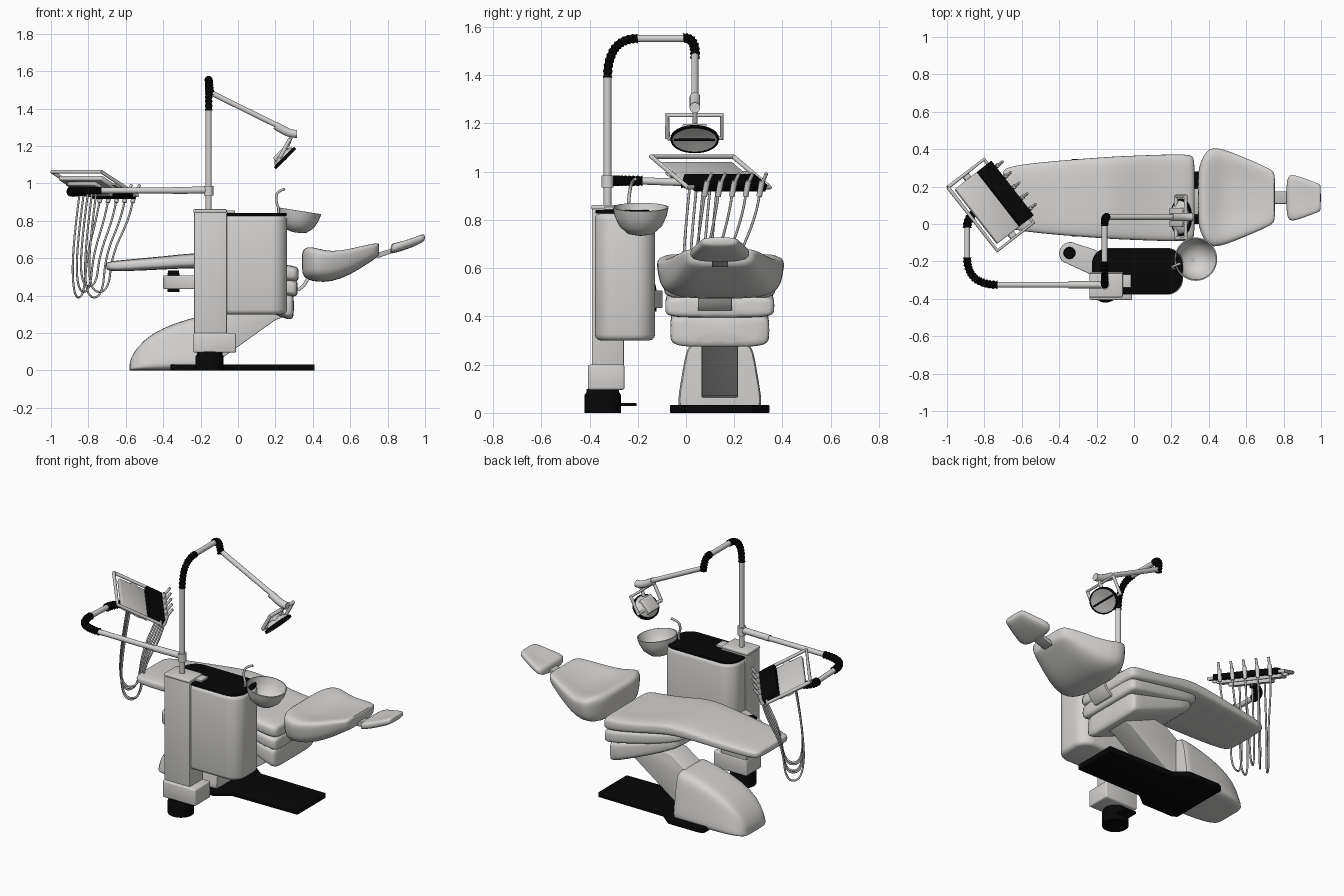
import bpy, bmesh, math
from mathutils import Vector, Matrix


def mat(name, c):
    m = bpy.data.materials.new(name)
    m.diffuse_color = (*c, 1)
    return m


LIGHT = mat("light grey", (0.66, 0.65, 0.635))
BLACK = mat("black", (0.002, 0.002, 0.002))
METAL = mat("mid grey", (0.52, 0.52, 0.51))


def finish(ob, m, bevel=0, subsurf=0, seg=3, angle=40):
    """Apply bevel / subdivision, set colour and shading."""
    bpy.context.collection.objects.link(ob)
    if bevel:
        b = ob.modifiers.new("bevel", 'BEVEL')
        b.width, b.segments, b.limit_method = bevel, seg, 'ANGLE'
    if subsurf:
        ob.modifiers.new("smooth", 'SUBSURF').levels = subsurf
    ob.data.materials.append(m)
    bpy.ops.object.select_all(action='DESELECT')
    bpy.context.view_layer.objects.active = ob
    ob.select_set(True)
    bpy.ops.object.convert(target='MESH')
    bpy.ops.object.shade_smooth_by_angle(angle=math.radians(angle))


def from_bm(name, bm):
    bmesh.ops.recalc_face_normals(bm, faces=bm.faces)
    me = bpy.data.meshes.new(name)
    bm.to_mesh(me)
    bm.free()
    return bpy.data.objects.new(name, me)


def box(name, lo, hi, m, bevel=0.006, mtx=Matrix()):
    bm = bmesh.new()
    bmesh.ops.create_cube(bm, size=1)
    lo, hi = Vector(lo), Vector(hi)
    mtx = mtx @ Matrix.Translation((lo + hi) / 2) @ Matrix.Diagonal((*(hi - lo), 1))
    bmesh.ops.transform(bm, verts=bm.verts, matrix=mtx)
    finish(from_bm(name, bm), m, bevel)


def prism(name, pts, lo, hi, m, axis='z', bevel=0.005):
    """Extrude an xy outline along z, or an xz outline along y."""
    bm = bmesh.new()
    put = (lambda a, b, h: (a, b, h)) if axis == 'z' else (lambda a, b, h: (a, h, b))
    ends = [[bm.verts.new(put(a, b, h)) for a, b in pts] for h in (lo, hi)]
    for e in ends:
        bm.faces.new(e)
    for i in range(len(pts)):
        j = (i + 1) % len(pts)
        bm.faces.new((ends[0][i], ends[0][j], ends[1][j], ends[1][i]))
    finish(from_bm(name, bm), m, bevel)


def rounded(x0, x1, y0, y1, r, n=8):
    out = []
    for k, (cx, cy) in enumerate(((x1 - r, y1 - r), (x0 + r, y1 - r), (x0 + r, y0 + r), (x1 - r, y0 + r))):
        out += [(cx + r * math.cos(a), cy + r * math.sin(a))
                for a in [math.pi / 2 * (k + i / n) for i in range(n + 1)]]
    return out


def bridge(bm, rings):
    for p, q in zip(rings, rings[1:]):
        for i in range(len(p)):
            j = (i + 1) % len(p)
            bm.faces.new((p[i], p[j], q[j], q[i]))
    bm.faces.new(rings[0])
    bm.faces.new(rings[-1])


def loft(name, secs, m, yc=0.14, e=3.5, taper=0, n=28):
    """Superellipse sections (x, half width, z bottom, z top, dip) joined along x."""
    bm, rings = bmesh.new(), []
    for x, hw, zb, zt, dip in secs:
        ring = []
        for i in range(n):
            a = 2 * math.pi * (i + 0.5) / n
            c, s = math.cos(a), math.sin(a)
            t = math.copysign(abs(c) ** (2 / e), c)
            v = math.copysign(abs(s) ** (2 / e), s)
            f = (v + 1) / 2
            z = zb + (zt - zb) * f - (dip * (1 - t * t) if v > 0 else 0)
            ring.append(bm.verts.new((x, yc + hw * t * (1 - taper * f), z)))
        rings.append(ring)
    bridge(bm, rings)
    finish(from_bm(name, bm), m, 0, 1, angle=50)


def lathe(name, prof, m, mtx, n=32):
    bm = bmesh.new()
    bridge(bm, [[bm.verts.new((r * math.cos(2 * math.pi * i / n), r * math.sin(2 * math.pi * i / n), z)) for i in range(n)] for r, z in prof])
    bmesh.ops.transform(bm, verts=bm.verts, matrix=mtx)
    finish(from_bm(name, bm), m)


def tube(name, pts, r, m, curved=False, ridged=False):
    cu = bpy.data.curves.new(name, 'CURVE')
    cu.dimensions, cu.bevel_depth, cu.bevel_resolution, cu.use_fill_caps = '3D', r, 5, True
    sp = cu.splines.new('NURBS' if curved else 'POLY')
    sp.points.add(len(pts) - 1)
    for i, p in enumerate(pts):
        sp.points[i].co = (*p, 1)
        sp.points[i].radius = (0.9 if i % 2 else 1.15) if ridged else 1
    if curved:
        sp.order_u, sp.use_endpoint_u, sp.resolution_u = 3, True, 6
    finish(bpy.data.objects.new(name, cu), m)


def bellows(name, a, b, c, r, n=24):
    """Ribbed black elbow along a quadratic curve."""
    a, b, c = Vector(a), Vector(b), Vector(c)
    tube(name, [a * (1 - t) ** 2 + b * 2 * t * (1 - t) + c * t * t for t in [i / n for i in range(n + 1)]], r, BLACK, ridged=True)


T = Matrix.Translation

# chair base
half = [(-0.36, 0.19), (-0.33, 0.207), (-0.12, 0.207), (-0.04, 0.145), (0.41, 0.14)]
prism("base_plate", [(x, 0.14 - h) for x, h in half] + [(x, 0.14 + h) for x, h in half[::-1]], 0, 0.032, BLACK)
loft("base_fairing", [(-0.58, 0.08, 0, 0.03, 0), (-0.575, 0.12, 0, 0.065, 0), (-0.54, 0.15, 0, 0.125, 0), (-0.46, 0.175, 0, 0.2, 0),
                      (-0.33, 0.182, 0, 0.257, 0), (-0.2, 0.184, 0, 0.292, 0), (-0.13, 0.184, 0, 0.3, 0), (-0.125, 0.18, 0, 0.295, 0)],
     LIGHT, e=6, taper=0.27)
prism("lift_arm", [(-0.25, 0.05), (-0.08, 0.07), (0.2, 0.27), (0.28, 0.3), (0.2, 0.4), (-0.05, 0.36), (-0.2, 0.26)], 0.065, 0.215, LIGHT, 'y')

# seat: cushion and two wedge-shaped tiers underneath
loft("seat_cushion", [(-0.705, 0.13, 0.545, 0.572, 0), (-0.695, 0.16, 0.53, 0.583, 0), (-0.6, 0.18, 0.53, 0.592, 0), (-0.4, 0.2, 0.54, 0.61, 0),
                      (-0.2, 0.215, 0.55, 0.632, 0), (-0.1, 0.222, 0.54, 0.632, 0.004), (0.0, 0.226, 0.52, 0.61, 0.008),
                      (0.15, 0.232, 0.49, 0.58, 0.012), (0.28, 0.234, 0.465, 0.572, 0.01), (0.315, 0.225, 0.475, 0.56, 0.006), (0.325, 0.2, 0.49, 0.54, 0)], LIGHT, e=4)
loft("seat_upper_tier", [(-0.2, 0.17, 0.53, 0.57, 0), (-0.18, 0.19, 0.51, 0.57, 0), (0.0, 0.215, 0.45, 0.54, 0), (0.28, 0.23, 0.392, 0.485, 0),
                         (0.31, 0.225, 0.395, 0.485, 0), (0.32, 0.2, 0.41, 0.47, 0)], LIGHT, e=5)
loft("seat_lower_tier", [(-0.17, 0.16, 0.48, 0.53, 0), (-0.15, 0.18, 0.455, 0.53, 0), (0.0, 0.195, 0.38, 0.48, 0), (0.26, 0.208, 0.272, 0.41, 0),
                         (0.285, 0.205, 0.27, 0.41, 0), (0.3, 0.19, 0.29, 0.4, 0)], LIGHT, e=5)
prism("back_bracket", [(0.28, 0.42), (0.33, 0.425), (0.36, 0.45), (0.39, 0.5), (0.375, 0.51), (0.345, 0.46), (0.32, 0.44), (0.28, 0.44)], 0.05, 0.19, LIGHT, 'y', 0.002)

# backrest and headrest
loft("backrest", [(0.342, 0.12, 0.53, 0.63, 0), (0.35, 0.16, 0.5, 0.66, 0.01), (0.38, 0.222, 0.482, 0.684, 0.025), (0.42, 0.25, 0.473, 0.687, 0.045),
                  (0.5, 0.23, 0.472, 0.668, 0.055), (0.6, 0.192, 0.51, 0.68, 0.045), (0.7, 0.152, 0.575, 0.692, 0.025),
                  (0.745, 0.13, 0.605, 0.69, 0.01), (0.755, 0.11, 0.62, 0.68, 0)], LIGHT, yc=0.143, e=3.6, taper=-0.15)
prism("headrest_link", [(0.72, 0.605), (0.76, 0.605), (0.87, 0.645), (0.87, 0.665), (0.75, 0.63), (0.72, 0.63)], 0.108, 0.175, METAL, 'y', 0.002)
loft("headrest", [(0.815, 0.075, 0.63, 0.655, 0), (0.822, 0.11, 0.625, 0.68, 0), (0.84, 0.13, 0.628, 0.692, 0.012), (0.91, 0.105, 0.65, 0.712, 0.018),
                  (0.97, 0.082, 0.675, 0.732, 0.01), (0.994, 0.074, 0.69, 0.73, 0), (0.999, 0.06, 0.7, 0.72, 0)], LIGHT, e=3)

# cabinet, pillar and foot control
prism("cabinet", rounded(-0.225, 0.262, -0.378, -0.128, 0.085), 0.3, 0.828, LIGHT, bevel=0.025)
prism("cabinet_lid", rounded(-0.225, 0.258, -0.375, -0.13, 0.085), 0.826, 0.841, BLACK, bevel=0.003)
box("pillar", (-0.235, -0.39, 0.18), (-0.06, -0.258, 0.845), LIGHT, 0.004)
box("pillar_cap", (-0.238, -0.392, 0.843), (-0.06, -0.265, 0.862), LIGHT)
box("cap_clip", (-0.06, -0.34, 0.842), (-0.015, -0.27, 0.855), LIGHT, 0.003)
box("pillar_foot", (-0.238, -0.407, 0.095), (-0.01, -0.255, 0.2), LIGHT, 0.01)
lathe("foot_control", [(0.075, 0), (0.075, 0.075), (0.068, 0.085), (0.068, 0.1)], BLACK, T((-0.152, -0.345, 0)))
box("foot_pedal", (-0.19, -0.3, 0.028), (-0.11, -0.205, 0.042), BLACK, 0.003)

# side holder arm
prism("side_arm", [(-0.34 + 0.06 * math.cos(a), -0.157 + 0.06 * math.sin(a)) for a in [math.radians(60 + 12 * i) for i in range(15)]]
      + [(-0.21, -0.28), (-0.2, -0.14)], 0.435, 0.508, LIGHT, bevel=0.006)
lathe("side_arm_knob", [(0.032, 0.42), (0.032, 0.515), (0.028, 0.535)], BLACK, T((-0.345, -0.155, 0)))

# spittoon bowl and spout
lathe("bowl", [(0.02, 0), (0.055, 0.008), (0.09, 0.04), (0.108, 0.08), (0.116, 0.117), (0.11, 0.118), (0.1, 0.08), (0.08, 0.045), (0.045, 0.02), (0.012, 0.014)],
      LIGHT, T((0.312, -0.188, 0.737)) @ Matrix.Rotation(math.radians(9), 4, 'Y'))
lathe("bowl_drain", [(0.015, 0.008), (0.015, 0.018)], METAL, T((0.312, -0.188, 0.737)))
box("bowl_mount", (0.18, -0.225, 0.78), (0.24, -0.165, 0.815), LIGHT)
tube("spout", [(0.2, -0.24, 0.8), (0.225, -0.24, 0.85), (0.2, -0.235, 0.91), (0.21, -0.225, 0.96), (0.25, -0.21, 0.97)], 0.007, METAL, True)

# lamp pole and arm
X, Y = -0.157, -0.325
tube("lamp_pole", [(X, Y, 0.85), (X, Y, 1.4)], 0.0165, LIGHT)
bellows("pole_elbow", (X, Y, 1.39), (X, Y, 1.552), (X, -0.2, 1.552), 0.018)
tube("pole_top", [(X, -0.21, 1.552), (X, 0.0, 1.552)], 0.0155, LIGHT)
bellows("lamp_elbow", (X, -0.01, 1.553), (X, 0.042, 1.56), (X + 0.012, 0.037, 1.47), 0.019, 16)
tube("lamp_arm", [(-0.15, 0.037, 1.487), (0.26, 0.037, 1.285)], 0.0145, LIGHT)
tube("lamp_joint", [(0.2, 0.037, 1.31), (0.24, 0.037, 1.285), (0.285, 0.037, 1.265), (0.315, 0.037, 1.265)], 0.022, LIGHT, True)

# lamp head: stem, yoke, shell, rim, lens
tube("lamp_stem", [(0.29, 0.037, 1.265), (0.265, 0.037, 1.2)], 0.01, LIGHT)
tube("lamp_yoke", [(0.225, -0.077, 1.14), (0.276, -0.077, 1.235), (0.276, 0.149, 1.235), (0.225, 0.149, 1.14), (0.225, -0.077, 1.14)], 0.0105, LIGHT)
L = T((0.25, 0.036, 1.137)) @ Matrix.Rotation(math.radians(135), 4, 'Y') @ Matrix.Diagonal((0.76, 1, 1, 1))
lathe("lamp_shell", [(0.06, -0.03), (0.085, -0.012), (0.094, 0.0)], LIGHT, L)
lathe("lamp_rim", [(0.094, -0.006), (0.1, -0.004), (0.1, 0.01), (0.093, 0.011), (0.092, 0.0)], BLACK, L)
lathe("lamp_lens", [(0.093, 0.0), (0.092, 0.008), (0.05, 0.003), (0.01, 0.0)], LIGHT, L)
box("lamp_bar", (-0.006, -0.085, 0.004), (0.006, 0.085, 0.012), BLACK, 0.002, L)
box("lamp_housing", (-0.06, -0.05, -0.045), (0.06, 0.05, -0.008), LIGHT, 0.006, L)

# instrument arm
lathe("arm_collar", [(0.025, 0.935), (0.025, 0.985)], LIGHT, T((X, Y, 0)))
tube("arm_inner", [(X, Y, 0.965), (-0.35, Y, 0.962)], 0.019, LIGHT)
tube("arm_outer", [(-0.34, Y, 0.962), (-0.74, Y, 0.962)], 0.0155, LIGHT)
bellows("arm_elbow", (-0.73, Y, 0.962), (-0.892, Y, 0.962), (-0.892, -0.18, 0.962), 0.02, 28)
tube("arm_end", [(-0.892, -0.19, 0.962), (-0.892, -0.01, 0.955)], 0.0155, LIGHT)
bellows("tray_elbow", (-0.892, -0.02, 0.955), (-0.892, 0.06, 0.95), (-0.8, 0.085, 0.96), 0.022, 16)

# tilted instrument tray: u along, v down the slope, w up
v = Vector((0.70, 0.545, -0.46)).normalized()
u = Vector((-0.615, 0.79, 0)).normalized()
w = u.cross(v)
if w.z < 0:
    u, w = -u, -w
TR = T((-0.768, 0.1, 1.0)) @ Matrix((u, v, w)).transposed().to_4x4()
tube("tray_frame", [TR @ Vector(p) for p in ((-.215, -.135, 0), (.215, -.135, 0), (.215, .14, 0), (-.215, .14, 0), (-.215, -.135, 0))], 0.01, LIGHT)
box("tray_body", (-0.185, -0.1, -0.03), (0.185, 0.07, -0.004), LIGHT, 0.006, TR)
box("tray_underside", (-0.12, -0.08, -0.05), (0.12, 0.06, -0.029), LIGHT, 0.006, TR)
box("instrument_holder", (-0.185, 0.06, -0.012), (0.185, 0.16, 0.022), BLACK, 0.004, TR)
for s in (-1, 1):
    box("tray_bracket", (s * 0.2 - 0.016, -0.02, -0.02), (s * 0.2 + 0.016, 0.02, -0.006), LIGHT, 0.002, TR)

# five instruments with hanging hoses
flat = Vector((0.79, 0.615, 0))
for i in range(5):
    k = (i - 2) * 0.072
    h = TR @ Vector((k, 0.165, 0.01))
    low, tip = h - flat * 0.005 + Vector((0, 0, -0.035)), h + flat * 0.045 + Vector((0, 0, 0.06))
    tube("instrument", [low, h + (tip - low) * 0.3], 0.012, LIGHT)
    tube("instrument_tip", [h, tip], 0.0075, LIGHT)
    end = TR @ Vector((k * 0.5, -0.02, -0.05))
    z = 0.41 + 0.03 * (i % 3)
    m1 = low.lerp(end, 0.5)
    back = -flat * 0.045
    tube("hose", [low, low + Vector((0, 0, -0.08)) + back * 0.4, Vector((m1.x, m1.y, 0.62)) + back * 0.4, Vector((m1.x, m1.y, z - 0.02)) + back * 0.9,
                  Vector((end.x, end.y, z - 0.02)) + back, Vector((end.x, end.y, 0.65)) + back * 1.2, end], 0.0055, METAL, True)
